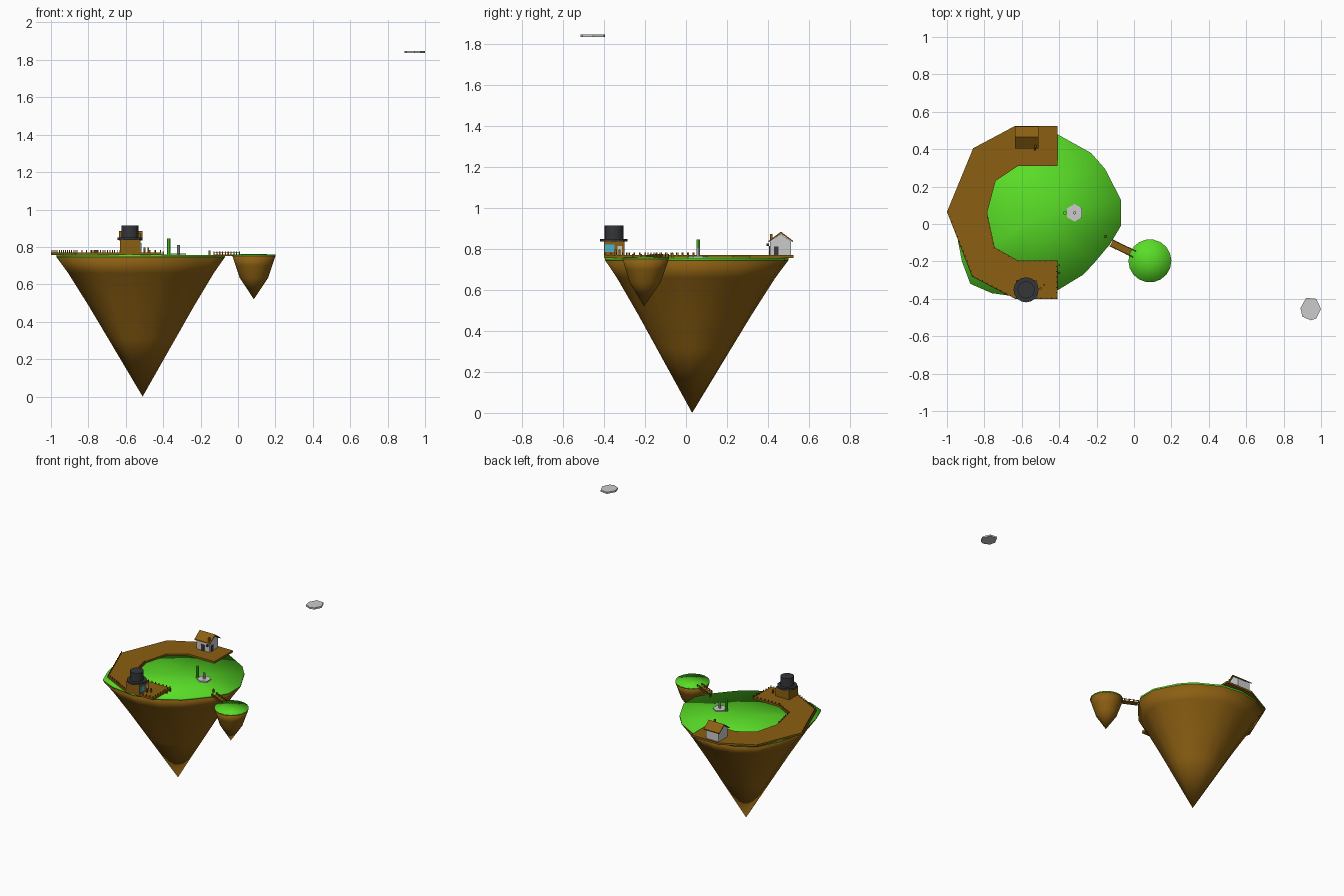
import bpy, bmesh, math
from mathutils import Vector, Matrix

if "Cube" in bpy.data.objects:
    bpy.data.objects.remove(bpy.data.objects["Cube"])


def mat(name, r, g, b):
    m = bpy.data.materials.new(name)
    m.diffuse_color = (r, g, b, 1)
    m.use_nodes = True
    m.node_tree.nodes["Principled BSDF"].inputs["Base Color"].default_value = m.diffuse_color
    return m


BROWN = mat("earth brown", 0.26, 0.115, 0.006)
GREEN = mat("grass green", 0.10, 0.72, 0.02)
STONE = mat("pale stone", 0.60, 0.60, 0.60)
DARK = mat("charcoal", 0.035, 0.037, 0.04)
BLUE = mat("window blue", 0.07, 0.46, 0.60)
NAVY = mat("dark door", 0.05, 0.04, 0.04)


def finish(name, bm, material, smooth=False):
    bmesh.ops.recalc_face_normals(bm, faces=bm.faces)
    me = bpy.data.meshes.new(name)
    bm.to_mesh(me)
    bm.free()
    me.materials.append(material)
    for p in me.polygons:
        p.use_smooth = smooth
    ob = bpy.data.objects.new(name, me)
    bpy.context.collection.objects.link(ob)
    return ob


def loft(name, rings, material, smooth=True, tip=None, base=None):
    """Skin between equal rings, closed by optional tip and base points."""
    bm = bmesh.new()
    rv = [[bm.verts.new(p) for p in r] for r in rings]
    n = len(rv[0])
    for a, b in zip(rv, rv[1:]):
        for i in range(n):
            j = (i + 1) % n
            bm.faces.new((a[i], a[j], b[j], b[i]))
    for ring, point in ((rv[0], base), (rv[-1], tip)):
        if point is None:
            bm.faces.new(ring)
        else:
            v = bm.verts.new(point)
            for i in range(n):
                bm.faces.new((ring[i], ring[(i + 1) % n], v))
    return finish(name, bm, material, smooth)


def prism(name, pts, z0, z1, material):
    return loft(name, [[(x, y, z) for x, y in pts] for z in (z0, z1)], material, False)


def box(name, x0, x1, y0, y1, z0, z1, material):
    return prism(name, [(x0, y0), (x1, y0), (x1, y1), (x0, y1)], z0, z1, material)


def circle(cx, cy, r, n, start=0.0):
    return [(cx + r * math.cos(start + 2 * math.pi * i / n),
             cy + r * math.sin(start + 2 * math.pi * i / n)) for i in range(n)]


def cyl(name, cx, cy, r, z0, z1, material, n=16, start=0.0):
    return prism(name, circle(cx, cy, r, n, start), z0, z1, material)


def posts(name, points, z0, z1, r, material):
    """Many small square posts in one object."""
    bm = bmesh.new()
    for x, y in points:
        m = Matrix.Translation((x, y, (z0 + z1) / 2)) @ Matrix.Diagonal((2 * r, 2 * r, z1 - z0, 1))
        bmesh.ops.create_cube(bm, size=1, matrix=m)
    return finish(name, bm, material)


def island(name, rim, top, tip, levels):
    """Earth cone hanging below a thin grass cap; levels are (z, scale)."""
    tx, ty, tz = tip

    def ring(z, s):
        return [(tx + (x - tx) * s, ty + (y - ty) * s, z) for x, y in rim]
    loft(name + "_earth", [ring(z, s) for z, s in levels], BROWN, tip=tip)
    cx = sum(p[0] for p in rim) / len(rim)
    cy = sum(p[1] for p in rim) / len(rim)
    loft(name + "_grass", [ring(levels[0][0], 1.0), ring(top, 1.0)], GREEN,
         tip=(cx, cy, top + 0.002), base=(cx, cy, levels[0][0]))


# main island
rim = [(-.07, .13), (-.155, .295), (-.23, .38), (-.41, .48), (-.56, .50), (-.72, .465),
       (-.85, .385), (-.93, .22), (-.97, .06), (-.92, -.20), (-.875, -.32), (-.76, -.37),
       (-.58, -.395), (-.41, -.355), (-.27, -.27), (-.21, -.205), (-.13, -.11), (-.07, -.01)]
island("main_island", rim, 0.757, (-.51, .03, 0),
       [(.745, 1), (.66, .865), (.48, .62), (.31, .40)])

# small island
island("small_island", circle(.085, -.197, .115, 18), 0.76, (.085, -.205, .52),
       [(.752, 1), (.70, .85), (.635, .66)])

# curved timber deck
outer = [(-.41, .525), (-.635, .525), (-.86, .405), (-1, .065), (-.865, -.28), (-.635, -.40), (-.41, -.40)]
inner = [(-.41, -.195), (-.62, -.195), (-.745, -.125), (-.785, .06), (-.74, .23), (-.62, .31), (-.41, .31)]
prism("deck", outer + inner, 0.757, 0.771, BROWN)


def along(path, step):
    pts = []
    for a, b in zip(path, path[1:]):
        a, b = Vector(a), Vector(b)
        k = max(1, round((b - a).length / step))
        pts += [tuple(a.lerp(b, i / k)) for i in range(k)]
    return pts


# deck fence posts along the front half
cx, cy = -.58, .06
fence = [(-.995, .065), (-.86, -.277), (-.635, -.395), (-.414, -.395), (-.414, -.199),
         (-.62, -.199), (-.748, -.128), (-.788, .06)]
posts("deck_fence", along(fence, .028), .77, .783, .0025, BROWN)

# hat shop: timber walls, windows, door and a big hat roof
box("shop_walls", -.63, -.52, -.40, -.30, .77, .838, BROWN)
box("shop_side_window", -.521, -.515, -.395, -.35, .785, .822, BLUE)
box("shop_door", -.521, -.516, -.335, -.312, .771, .815, STONE)
cyl("hat_brim", -.577, -.352, .067, .836, .850, DARK, 16)
cyl("hat_crown", -.577, -.352, .046, .850, .914, DARK, 16)

# small seats and posts beside the shop
posts("deck_stools", [(-.48, -.325), (-.50, -.345)], .77, .798, .005, BROWN)
posts("yard_posts", [(-.40, -.22), (-.40, -.26)], .757, .775, .004, BROWN)

# house: gabled walls and two-slope roof
def gable(name, x0, x1, profile, material):
    return loft(name, [[(x, y, z) for y, z in profile] for x in (x0, x1)], material, False)


gable("house_walls", -.625, -.52, [(.41, .77), (.513, .77), (.513, .838), (.4625, .874), (.41, .838)], STONE)
gable("house_roof", -.637, -.51, [(.404, .834), (.464, .876), (.522, .834), (.522, .841),
                                 (.464, .885), (.404, .841)], BROWN)
box("house_chimney", -.532, -.52, .41, .422, .835, .874, BROWN)
box("house_door", -.585, -.56, .406, .411, .771, .815, NAVY)
box("house_side_door", -.521, -.516, .43, .452, .771, .812, NAVY)
box("house_lantern", -.535, -.525, .394, .406, .815, .828, DARK)

# fountain and green pillar
cyl("fountain_basin", -.318, .06, .047, .757, .766, STONE, 6, math.pi / 6)
cyl("fountain_spout", -.318, .06, .009, .766, .81, STONE, 8)
cyl("green_pillar", -.37, .06, .010, .757, .846, GREEN, 10)

# plank bridge with rail posts
a, b = Vector((-.12, -.102)), Vector((0, -.16))
d = (b - a).normalized()
nrm = Vector((-d.y, d.x))
prism("bridge_planks", [tuple(p + nrm * s) for p, s in ((a, -.02), (b, -.02), (b, .02), (a, .02))],
      .752, .76, BROWN)
rail = [tuple(a.lerp(b, i / 4) + nrm * s) for i in range(5) for s in (-.018, .018)]
posts("bridge_posts", rail, .755, .776, .003, BROWN)
for side in (-1, 1):
    w = [(a, .015), (b, .015), (b, .019), (a, .019)]
    prism("bridge_rail", [tuple(p + nrm * s * side) for p, s in w], .770, .774, BROWN)
posts("bridge_sign", [(-.152, -.066)], .757, .782, .005, BROWN)

# floating stone
prism("floating_stone", [(.92, -.395), (.975, -.40), (1, -.455), (.975, -.505), (.945, -.515),
                         (.90, -.495), (.89, -.45)], 1.836, 1.848, STONE)
